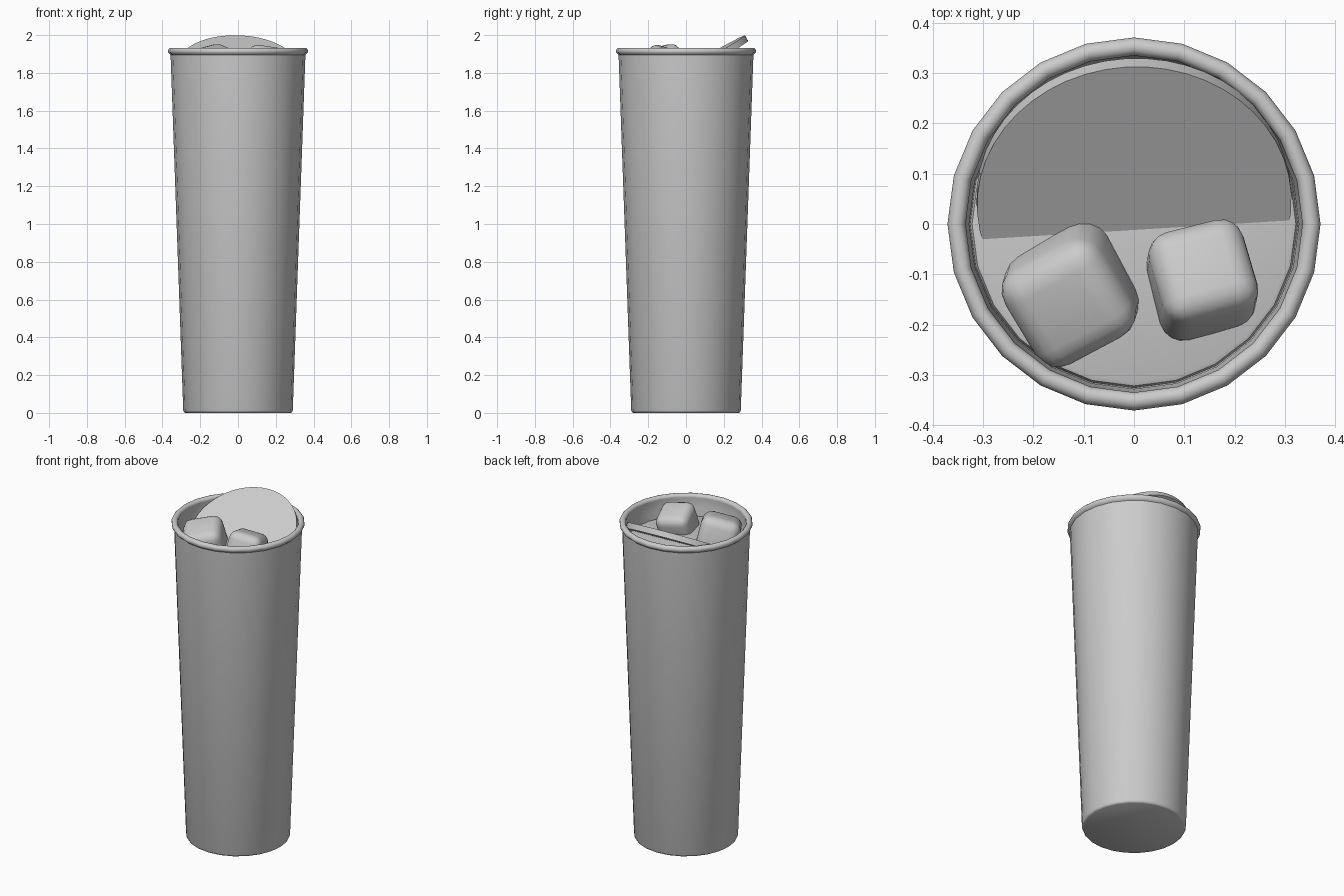
import bpy, bmesh, math
from mathutils import Matrix, Euler

cube = bpy.data.objects.get("Cube")
if cube:
    bpy.data.objects.remove(cube, do_unlink=True)

grey = bpy.data.materials.new("plain grey")
grey.use_nodes = True
colour = (0.6, 0.6, 0.6, 1)
grey.diffuse_color = colour
grey.node_tree.nodes["Principled BSDF"].inputs["Base Color"].default_value = colour


def finish(name, bm, angle=40):
    """Turn a bmesh into a smooth-shaded object that keeps sharp edges."""
    bmesh.ops.recalc_face_normals(bm, faces=bm.faces)
    mesh = bpy.data.meshes.new(name)
    bm.to_mesh(mesh)
    bm.free()
    mesh.materials.append(grey)
    obj = bpy.data.objects.new(name, mesh)
    bpy.context.collection.objects.link(obj)
    bpy.ops.object.select_all(action='DESELECT')
    obj.select_set(True)
    bpy.context.view_layer.objects.active = obj
    bpy.ops.object.shade_smooth_by_angle(angle=math.radians(angle))
    return obj


def lathe(name, profile, sides=24):
    """Spin (radius, height) points around z; both ends are capped."""
    bm = bmesh.new()
    rings = []
    for r, z in profile:
        rings.append([bm.verts.new((r * math.cos(a), r * math.sin(a), z))
                      for a in (math.tau * i / sides for i in range(sides))])
    for low, high in zip(rings, rings[1:]):
        for i in range(sides):
            j = (i + 1) % sides
            bm.faces.new((low[i], low[j], high[j], high[i]))
    bm.faces.new(rings[0])
    bm.faces.new(rings[-1])
    return finish(name, bm)


# Tapered cup with a rolled rim and hollow inside
lip = [(0.353 + 0.018 * math.cos(a), 1.915 + 0.018 * math.sin(a))
       for a in (math.radians(d) for d in range(-60, 211, 30))]
lathe("cup", [(0.279, 0), (0.286, 0.004), (0.29, 0.014), (0.357, 1.895)]
      + lip + [(0.328, 1.86), (0.27, 0.06), (0.26, 0.05)])

# Drink surface with a softly curved edge
lathe("drink", [(0.27, 0.07), (0.326, 1.8), (0.322, 1.809), (0.314, 1.812)])

# Round slice leaning on the back of the rim
bm = bmesh.new()
bmesh.ops.create_cone(bm, cap_ends=True, segments=48,
                      radius1=0.313, radius2=0.313, depth=0.034)
fruit_slice = finish("fruit_slice", bm)
fruit_slice.matrix_world = (Matrix.Translation((0, 0.05, 1.828))
                            @ Matrix.Rotation(math.radians(3.5), 4, 'Z')
                            @ Matrix.Rotation(math.radians(30), 4, 'X'))


# Rounded ice cubes floating at the front
def ice(name, size, place, tilt):
    bm = bmesh.new()
    bmesh.ops.create_cube(bm, size=size)
    bmesh.ops.bevel(bm, geom=bm.edges[:], offset=size * 0.24, segments=4,
                    profile=0.5, affect='EDGES')
    obj = finish(name, bm, 60)
    turn = Euler([math.radians(t) for t in tilt]).to_matrix().to_4x4()
    obj.matrix_world = Matrix.Translation(place) @ turn


ice("ice_cube_right", 0.225, (-0.125, -0.138, 1.818), (13, -13, 28))
ice("ice_cube_left", 0.195, (0.135, -0.112, 1.832), (-17, 8, 14))
